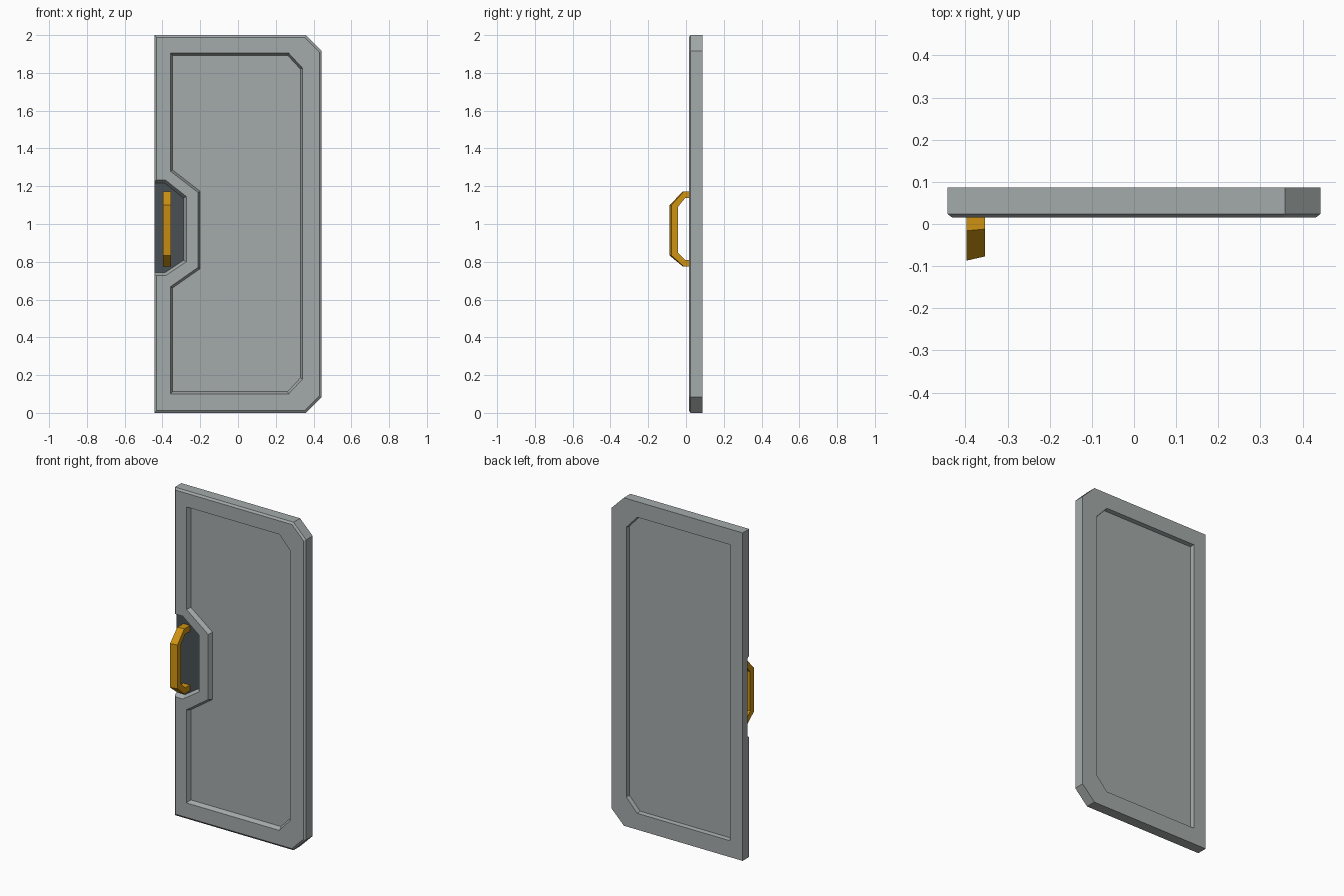
import bpy, bmesh
from mathutils import Vector

if "Cube" in bpy.data.objects:
    bpy.data.objects.remove(bpy.data.objects["Cube"])

FRONT, BACK = 0.015, 0.087


def material(name, rgb):
    m = bpy.data.materials.new(name)
    m.diffuse_color = (*rgb, 1)
    m.use_nodes = True
    m.node_tree.nodes["Principled BSDF"].inputs["Base Color"].default_value = m.diffuse_color
    return m


grey = material("grey metal", (0.37, 0.405, 0.40))
dark = material("dark recess", (0.065, 0.08, 0.088))
orange = material("orange paint", (0.62, 0.29, 0.006))


def inset(pts, d):
    """Move every edge of a counter-clockwise (x, z) outline inwards by d."""
    out = []
    for i, p in enumerate(pts):
        p = Vector(p)
        a = (p - Vector(pts[i - 1])).normalized()
        b = (Vector(pts[(i + 1) % len(pts)]) - p).normalized()
        na, nb = Vector((-a.y, a.x)), Vector((-b.y, b.x))
        out.append(p + (na + nb) * d / (1 + na.dot(nb)))
    return out


def make(name, rings, mat):
    """Solid lofted through rings of 3D points, with capped ends."""
    bm = bmesh.new()
    loops = [[bm.verts.new(p) for p in r] for r in rings]
    n = len(loops[0])
    for a, b in zip(loops, loops[1:]):
        for i in range(n):
            j = (i + 1) % n
            bm.faces.new((a[i], a[j], b[j], b[i]))
    bm.faces.new(loops[0][::-1])
    bm.faces.new(loops[-1])
    bmesh.ops.recalc_face_normals(bm, faces=bm.faces[:])
    me = bpy.data.meshes.new(name)
    bm.to_mesh(me)
    bm.free()
    me.materials.append(mat)
    ob = bpy.data.objects.new(name, me)
    bpy.context.collection.objects.link(ob)
    return ob


def plate(name, outline, layers):
    """Loft an (x, z) outline through (y, inset) layers."""
    return make(name, [[(p[0], y, p[1]) for p in inset(outline, d)]
                       for y, d in layers], grey)


# door slab with chamfered front rim
slab = [(-0.443, 0), (0.358, 0), (0.443, 0.085), (0.443, 1.915), (0.358, 2), (-0.443, 2)]
door = plate("door_panel", slab, [(FRONT, 0.012), (FRONT + 0.009, 0), (BACK, 0)])

# recesses: front panel stepping round the handle, handle pocket, back panel
right_side = [(-0.358, 0.10), (0.268, 0.10), (0.342, 0.18), (0.342, 1.825),
              (0.268, 1.905), (-0.358, 1.905)]
step = [(-0.358, 1.28), (-0.212, 1.167), (-0.212, 0.77), (-0.358, 0.668)]
pocket = [(-0.55, 0.727), (-0.383, 0.727), (-0.273, 0.80), (-0.273, 1.145),
          (-0.383, 1.232), (-0.55, 1.232)]
cutters = [
    plate("cut_front", right_side + step, [(-0.03, 0), (FRONT, 0), (FRONT + 0.026, 0.012)]),
    plate("cut_pocket", pocket, [(-0.03, 0), (FRONT, 0), (FRONT + 0.027, 0.015)]),
    plate("cut_back", right_side, [(0.12, 0), (BACK, 0), (BACK - 0.025, 0.004)]),
]
for c in cutters:
    mod = door.modifiers.new(c.name, 'BOOLEAN')
    mod.operation, mod.solver, mod.object = 'DIFFERENCE', 'EXACT', c

# apply the cuts
dg = bpy.context.evaluated_depsgraph_get()
mesh = bpy.data.meshes.new_from_object(door.evaluated_get(dg))
door.modifiers.clear()
door.data = mesh
for c in cutters:
    bpy.data.objects.remove(c)

# pocket floor is dark
mesh.materials.clear()
mesh.materials.append(grey)
mesh.materials.append(dark)
for f in mesh.polygons:
    floor = f.normal.y < -0.95 and f.center.x < -0.27 and abs(f.center.y - FRONT - 0.027) < 0.004
    f.material_index = 1 if floor else 0

# angular pull handle, slightly shallower on its inner side
outer = [(0.045, 1.173), (-0.016, 1.173), (-0.087, 1.10),
         (-0.087, 0.833), (-0.016, 0.775), (0.045, 0.775)]
inner = [(0.045, 0.81), (-0.008, 0.81), (-0.05, 0.85),
         (-0.05, 1.09), (-0.008, 1.137), (0.045, 1.137)]
rings = [[(x, 0.03 + (y - 0.03) * k, z) for y, z in outer + inner]
         for x, k in ((-0.398, 1.0), (-0.354, 0.915))]
make("handle", rings, orange)
